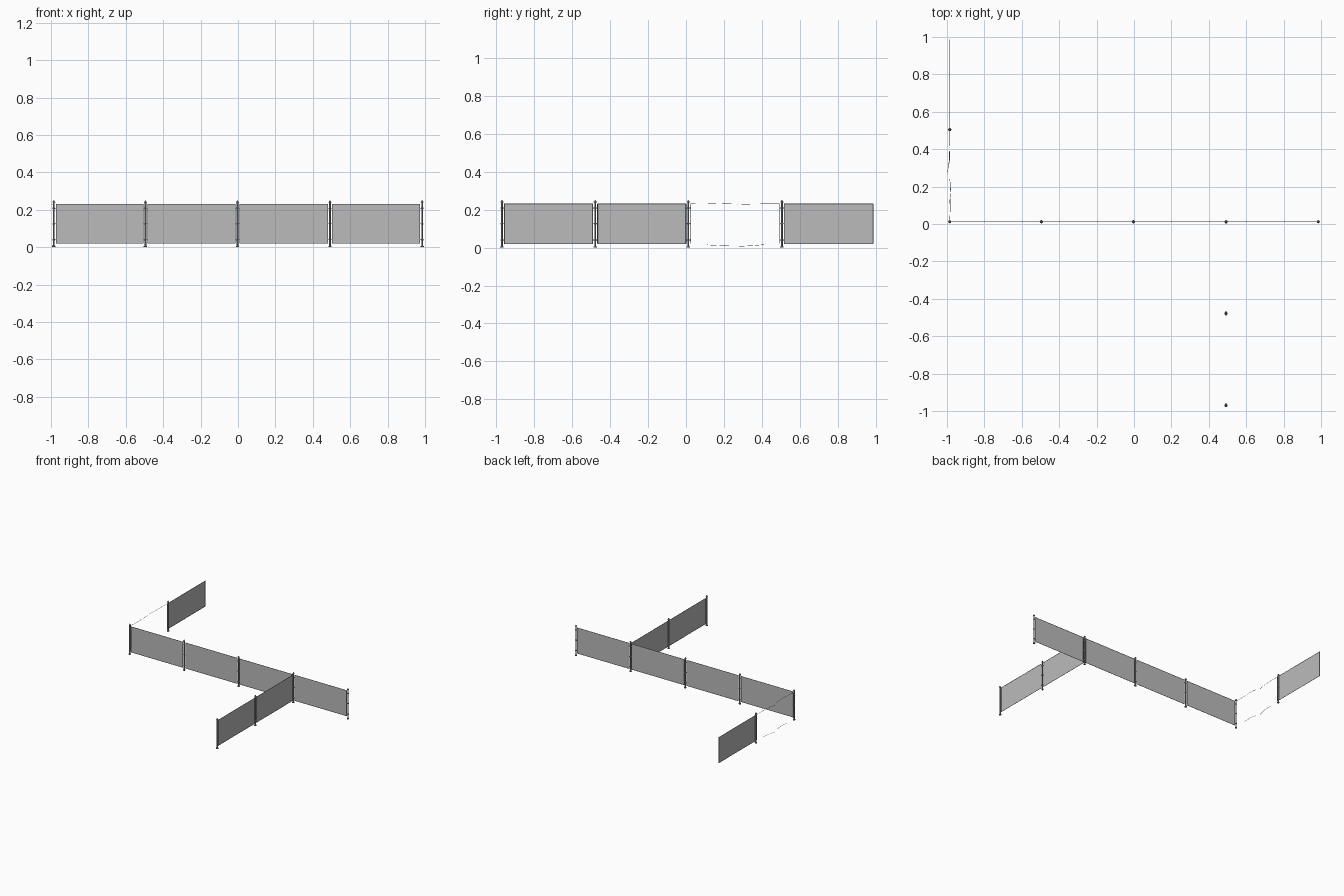
import bpy
import bmesh
from mathutils import Vector, Matrix

cube = bpy.data.objects.get("Cube")
if cube:
    bpy.data.objects.remove(cube)


def material(name, value):
    m = bpy.data.materials.new(name)
    m.use_nodes = True
    colour = (value, value, value, 1)
    m.diffuse_color = colour
    m.node_tree.nodes["Principled BSDF"].inputs["Base Color"].default_value = colour
    return m


MESH = material("mesh grey", 0.5)
STEEL = material("steel grey", 0.28)
BOTTOM, TOP, GAP = 0.02, 0.23, 0.012
RING_HEIGHTS = (0.04, 0.125, 0.208)


def finish(name, bm, mat, smooth=False):
    mesh = bpy.data.meshes.new(name)
    bm.to_mesh(mesh)
    bm.free()
    mesh.materials.append(mat)
    for p in mesh.polygons:
        p.use_smooth = smooth and len(p.vertices) == 4
    ob = bpy.data.objects.new(name, mesh)
    bpy.context.collection.objects.link(ob)
    return ob


def rod(bm, a, b, r1, r2=None, sides=8):
    a, b = Vector(a), Vector(b)
    turn = (b - a).to_track_quat('Z', 'Y').to_matrix().to_4x4()
    bmesh.ops.create_cone(bm, cap_ends=True, segments=sides, radius1=r1,
                          radius2=r1 if r2 is None else r2, depth=(b - a).length,
                          matrix=Matrix.Translation((a + b) / 2) @ turn)


# Post with foot plate, clamp rings and pointed cap
def post(name, x, y):
    bm = bmesh.new()
    rod(bm, (x, y, 0), (x, y, 0.006), 0.009)
    rod(bm, (x, y, 0.006), (x, y, 0.238), 0.005)
    rod(bm, (x, y, 0.238), (x, y, 0.242), 0.008)
    rod(bm, (x, y, 0.242), (x, y, 0.25), 0.006, 0.002)
    for z in RING_HEIGHTS:
        rod(bm, (x, y, z - 0.003), (x, y, z + 0.003), 0.0065)
    finish(name, bm, STEEL)


# Mesh sheet between two posts, with edge wires and clamp arms
def panel(name, start, end, end_post=True):
    a, b = Vector((*start, 0)), Vector((*end, 0))
    along = (b - a).normalized()
    p = a + along * GAP
    q = b - along * GAP if end_post else b
    low, high = Vector((0, 0, BOTTOM)), Vector((0, 0, TOP))
    bm = bmesh.new()
    bm.faces.new([bm.verts.new(v) for v in (p + low, q + low, q + high, p + high)])
    finish(name + "_mesh", bm, MESH)

    bm = bmesh.new()
    for z in (low, high):
        rod(bm, p + z, q + z, 0.001, sides=6)
    for end_point, anchor, held in ((p, a, True), (q, b, end_post)):
        rod(bm, end_point + low, end_point + high, 0.0015, sides=6)
        if held:
            for h in RING_HEIGHTS:
                z = Vector((0, 0, h))
                rod(bm, anchor + z, end_point + z, 0.002, sides=6)
    finish(name + "_wires", bm, STEEL)


X = (-0.985, -0.495, -0.003, 0.492, 0.985)
Y = 0.012
main = [(x, Y) for x in X]
branch = [(X[3], -0.478), (X[3], -0.97)]
back_post = (X[0], 0.505)

for i, spot in enumerate(main + branch + [back_post]):
    post(f"post_{i + 1}", *spot)

# Main run, front branch and back panel
for i in range(4):
    panel(f"main_panel_{i + 1}", main[i], main[i + 1])
panel("branch_panel_1", main[3], branch[0])
panel("branch_panel_2", branch[0], branch[1])
panel("back_panel", back_post, (X[0], 0.985), end_post=False)

# Open bay: tension bars and the frayed remains of the edge wires
bm = bmesh.new()
for y, side in ((Y, 1), (back_post[1], -1)):
    edge = y + side * GAP
    rod(bm, (X[0], edge, BOTTOM), (X[0], edge, TOP), 0.0015, sides=6)
    for z in RING_HEIGHTS:
        rod(bm, (X[0], y, z), (X[0], edge, z), 0.002, sides=6)
finish("open_bay_bars", bm, STEEL)


def frayed_wire(name, points):
    bm = bmesh.new()
    for a, b in zip(points, points[1:]):
        rod(bm, a, b, 0.001, sides=5)
    finish(name, bm, STEEL)


frayed_wire("torn_top_wire_near", [(-0.985, 0.024, 0.23), (-0.982, 0.1, 0.229),
                                   (-0.981, 0.17, 0.232), (-0.984, 0.24, 0.23)])
frayed_wire("torn_top_wire_far", [(-0.998, 0.27, 0.226), (-0.988, 0.34, 0.229),
                                  (-0.986, 0.42, 0.23), (-0.985, 0.493, 0.23)])
frayed_wire("torn_bottom_wire_near", [(-0.986, 0.11, 0.014), (-0.98, 0.18, 0.01),
                                      (-0.985, 0.24, 0.008)])
frayed_wire("torn_bottom_wire_far", [(-0.997, 0.28, 0.006), (-0.984, 0.35, 0.01),
                                     (-0.987, 0.41, 0.015)])
